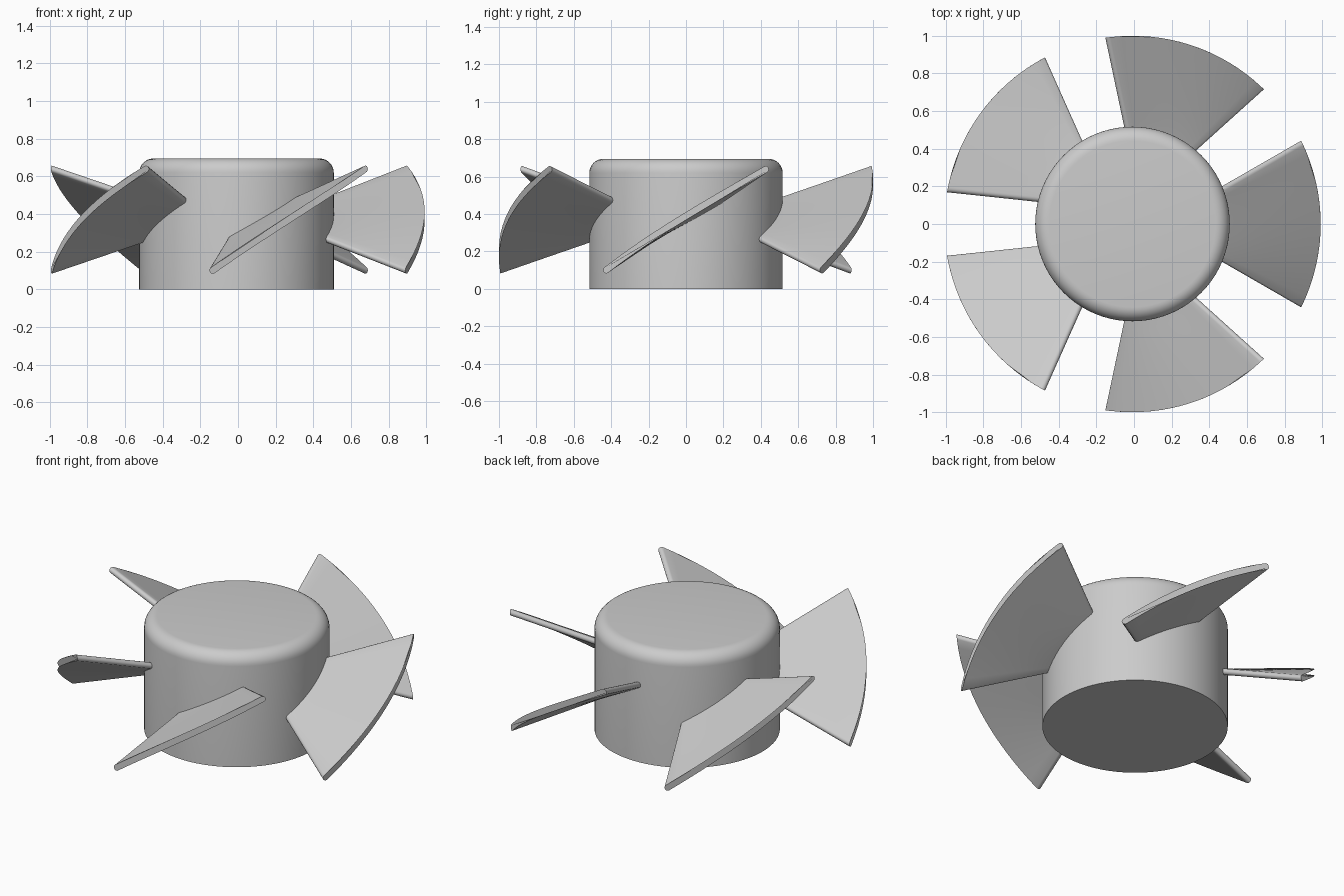
import bpy, bmesh
from math import sin, cos, pi, asin, atan, radians

if "Cube" in bpy.data.objects:
    bpy.data.objects.remove(bpy.data.objects["Cube"])

CENTRE_X = -0.008
HUB_R, HUB_H, FILLET = 0.517, 0.695, 0.075
MID_Z, HALF_THICK = 0.37, 0.018

grey = bpy.data.materials.new("plain_grey")
grey.use_nodes = True
colour = (0.6, 0.6, 0.6, 1)
grey.diffuse_color = colour
grey.node_tree.nodes["Principled BSDF"].inputs["Base Color"].default_value = colour


def make_object(name, bm):
    bmesh.ops.recalc_face_normals(bm, faces=bm.faces)
    mesh = bpy.data.meshes.new(name)
    bm.to_mesh(mesh)
    bm.free()
    mesh.materials.append(grey)
    obj = bpy.data.objects.new(name, mesh)
    bpy.context.collection.objects.link(obj)
    obj.location.x = CENTRE_X
    bpy.ops.object.select_all(action='DESELECT')
    obj.select_set(True)
    bpy.context.view_layer.objects.active = obj
    bpy.ops.object.shade_smooth_by_angle(angle=radians(35))
    return obj


def loft(rings):
    """Skin closed rings of points and cap both ends."""
    bm = bmesh.new()
    loops = [[bm.verts.new(p) for p in ring] for ring in rings]
    n = len(loops[0])
    for a, b in zip(loops, loops[1:]):
        for i in range(n):
            j = (i + 1) % n
            bm.faces.new((a[i], a[j], b[j], b[i]))
    bm.faces.new(loops[0])
    bm.faces.new(loops[-1])
    return bm


# Hub: a cylinder with a rounded top rim
profile = [(HUB_R, 0)]
for i in range(9):
    a = i / 8 * pi / 2
    profile.append((HUB_R - FILLET * (1 - cos(a)), HUB_H - FILLET * (1 - sin(a))))
SEGS = 80
make_object("hub", loft([[(r * cos(2 * pi * i / SEGS), r * sin(2 * pi * i / SEGS), z)
                          for i in range(SEGS)] for r, z in profile]))


def blade_section(r):
    """Round-ended slab, pitched and wrapped around the axis at radius r."""
    s = (r - HUB_R) / (1 - HUB_R)
    half_arc = r * asin((0.193 + 0.242 * s) / r)
    half_rise = 0.11 + 0.165 * s
    pitch = atan(half_rise / half_arc)
    straight = half_arc / cos(pitch) - HALF_THICK * 0.6
    camber = 0.02 * max(s, 0)
    outline = []
    steps = 16
    for side in (1, -1):
        for i in range(steps + 1):
            outline.append((side * straight * (2 * i / steps - 1), side * HALF_THICK))
        for i in range(1, 6):
            a = pi / 2 - pi * i / 6
            outline.append((side * (straight + HALF_THICK * cos(a)),
                            side * HALF_THICK * sin(a)))
    ring = []
    for w, n in outline:
        angle = (w * cos(pitch) - n * sin(pitch)) / r
        z = MID_Z + w * sin(pitch) + n * cos(pitch)
        z += camber * max(0, 1 - (w / straight) ** 2)
        ring.append((r * cos(angle), r * sin(angle), z))
    return ring


# Five pitched blades evenly spaced around the hub
ROOT_R = 0.45
for k in range(5):
    rings = [blade_section(ROOT_R + (1 - ROOT_R) * i / 10) for i in range(11)]
    blade = make_object(f"blade_{k + 1}", loft(rings))
    blade.rotation_euler.z = k * 2 * pi / 5
